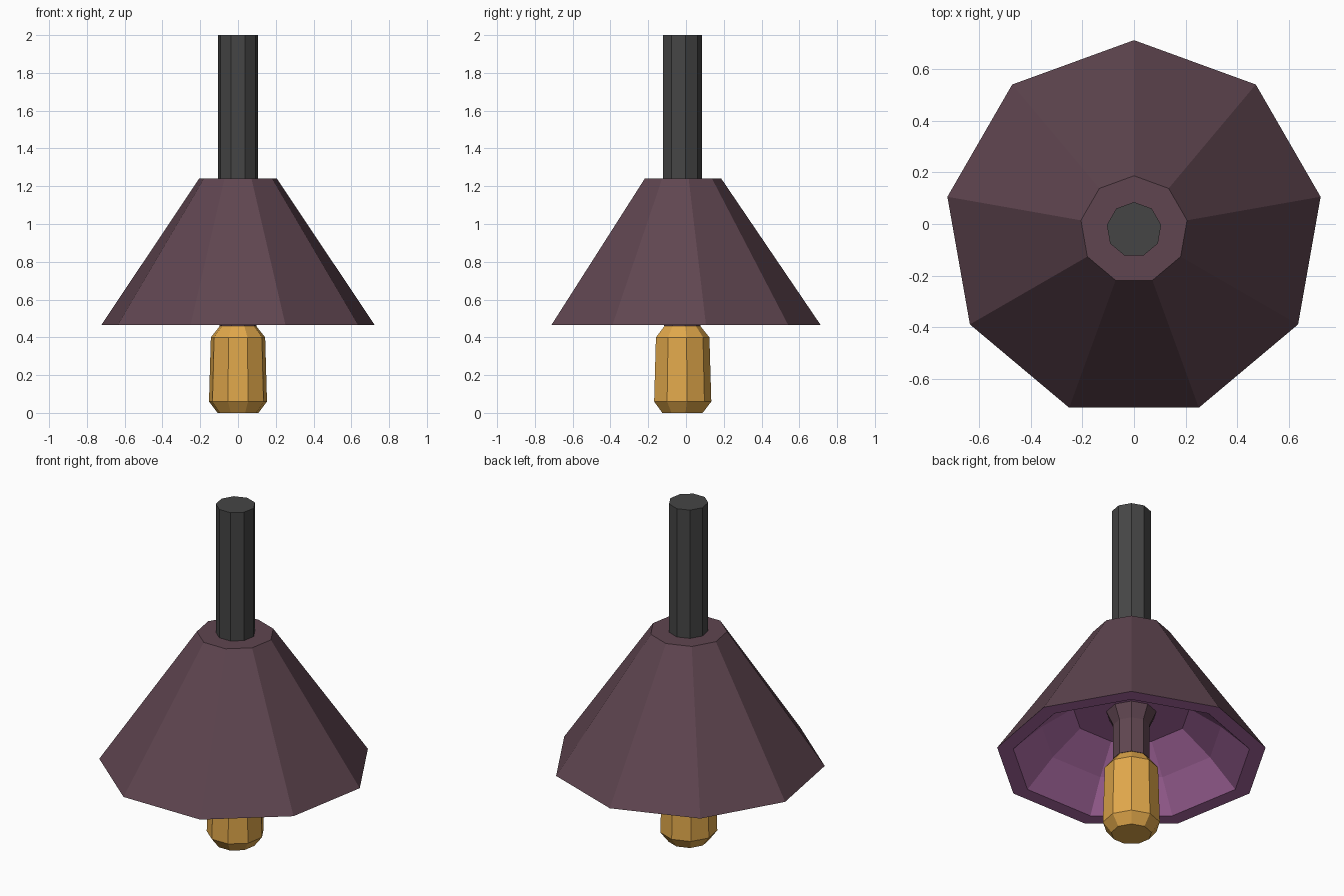
import bpy, bmesh, math

if "Cube" in bpy.data.objects:
    bpy.data.objects.remove(bpy.data.objects["Cube"])

SIDES = 9
CENTRE_Y = -0.022  # a nine-sided ring is off-centre within its bounds


def material(name, rgb):
    m = bpy.data.materials.new(name)
    m.diffuse_color = (*rgb, 1)
    m.use_nodes = True
    m.node_tree.nodes["Principled BSDF"].inputs["Base Color"].default_value = m.diffuse_color
    return m


def lathe(name, profile, mats, inner_from=None):
    """Spin (radius, z) points into a closed, flat-faced nine-sided solid.
    Bands from index inner_from onward, and the last cap, use the second material."""
    bm = bmesh.new()
    rings = []
    for r, z in profile:
        rings.append([bm.verts.new((r * math.cos(a), CENTRE_Y + r * math.sin(a), z))
                      for a in (math.pi / 2 + 2 * math.pi * i / SIDES for i in range(SIDES))])
    bm.faces.new(rings[0])
    for k, (lo, hi) in enumerate(zip(rings, rings[1:])):
        for i in range(SIDES):
            j = (i + 1) % SIDES
            f = bm.faces.new((lo[i], lo[j], hi[j], hi[i]))
            f.material_index = int(inner_from is not None and k >= inner_from)
    cap = bm.faces.new(rings[-1])
    cap.material_index = int(inner_from is not None)
    bmesh.ops.recalc_face_normals(bm, faces=bm.faces)
    mesh = bpy.data.meshes.new(name)
    bm.to_mesh(mesh)
    bm.free()
    for m in mats:
        mesh.materials.append(m)
    ob = bpy.data.objects.new(name, mesh)
    bpy.context.collection.objects.link(ob)
    return ob


dark = material("dark_metal", (0.06, 0.06, 0.06))
mauve = material("shade_outside", (0.115, 0.06, 0.08))
purple = material("shade_inside", (0.42, 0.15, 0.38))
amber = material("bulb_glass", (0.75, 0.39, 0.07))

# Hanging rod
lathe("hanging_rod", [(0.107, 1.23), (0.107, 2.0)], [dark])

# Shade: outside cone, then rim, inner wall and recessed ceiling
lathe("lamp_shade", [(0.209, 1.24), (0.735, 0.465), (0.647, 0.465),
                     (0.49, 0.62), (0.318, 0.75)], [mauve, purple], inner_from=1)

# Bulb holder flaring into the ceiling
lathe("bulb_holder", [(0.14, 0.76), (0.135, 0.745), (0.1, 0.67), (0.1, 0.46)], [mauve])

# Bulb
lathe("bulb", [(0.11, 0.0), (0.156, 0.06), (0.146, 0.4), (0.092, 0.467)], [amber])
